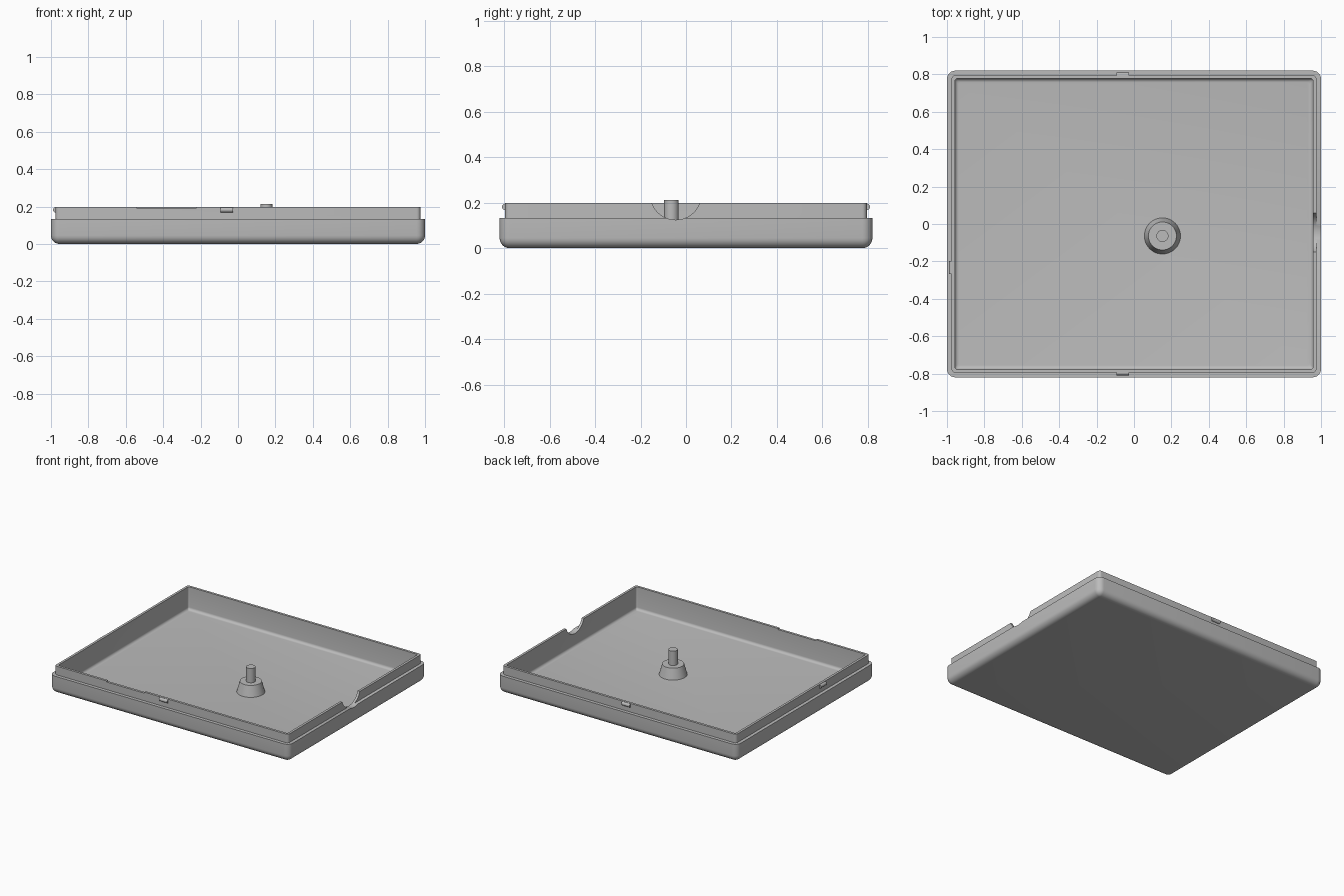
import bpy, bmesh, math
from mathutils import Matrix

cube = bpy.data.objects.get("Cube")
if cube:
    bpy.data.objects.remove(cube, do_unlink=True)

grey = bpy.data.materials.new("plain_grey")
grey.use_nodes = True
colour = (0.5, 0.5, 0.5, 1)
grey.diffuse_color = colour
grey.node_tree.nodes["Principled BSDF"].inputs["Base Color"].default_value = colour

HALF_X, HALF_Y = 1.0, 0.82
LIP, INNER = 0.025, 0.043          # insets of the lip and of the inner wall
LEDGE, RIM, FLOOR = 0.133, 0.198, 0.025


def finish(name, bm, smooth=True):
    bmesh.ops.remove_doubles(bm, verts=bm.verts, dist=1e-5)
    bmesh.ops.recalc_face_normals(bm, faces=bm.faces)
    mesh = bpy.data.meshes.new(name)
    bm.to_mesh(mesh)
    bm.free()
    mesh.materials.append(grey)
    obj = bpy.data.objects.new(name, mesh)
    bpy.context.collection.objects.link(obj)
    if smooth:
        smooth_shade(obj)
    return obj


def smooth_shade(obj):
    bpy.ops.object.select_all(action='DESELECT')
    obj.select_set(True)
    bpy.context.view_layer.objects.active = obj
    bpy.ops.object.shade_smooth_by_angle(angle=math.radians(30))


def rounded_ring(bm, inset, z, radius, steps=6):
    """Rounded rectangle of vertices, counter-clockwise."""
    ring = []
    for corner, (sx, sy) in enumerate([(1, 1), (-1, 1), (-1, -1), (1, -1)]):
        cx = sx * (HALF_X - inset - radius)
        cy = sy * (HALF_Y - inset - radius)
        for i in range(steps + 1):
            a = (corner + i / steps) * math.pi / 2
            ring.append(bm.verts.new((cx + radius * math.cos(a), cy + radius * math.sin(a), z)))
    return ring


def loft(bm, rings):
    for low, high in zip(rings, rings[1:]):
        n = len(low)
        for i in range(n):
            j = (i + 1) % n
            bm.faces.new((low[i], low[j], high[j], high[i]))


def cylinder(name, r1, r2, depth, matrix, segments=48, smooth=True):
    bm = bmesh.new()
    bmesh.ops.create_cone(bm, cap_ends=True, segments=segments, radius1=r1,
                          radius2=r2, depth=depth, matrix=matrix)
    return finish(name, bm, smooth)


def box(name, size, centre):
    bm = bmesh.new()
    bmesh.ops.create_cube(bm, size=1, matrix=Matrix.Translation(centre) @ Matrix.Diagonal((*size, 1)))
    return finish(name, bm, False)


# Tray: rounded bottom, stepped lip, hollow inside with a floor fillet
FILLET, COVE = 0.045, 0.02
profile = []
for i in range(7):
    a = i / 6 * math.pi / 2
    inset = FILLET * (1 - math.sin(a))
    profile.append((inset, FILLET * (1 - math.cos(a)), max(FILLET - inset, 0.003)))
profile += [(0, LEDGE, FILLET), (LIP, LEDGE, 0.02), (LIP, RIM, 0.02), (INNER, RIM, 0.012)]
for i in range(6):
    a = i / 5 * math.pi / 2
    profile.append((INNER + COVE * (1 - math.cos(a)), FLOOR + COVE * (1 - math.sin(a)), 0.012))
bm = bmesh.new()
rings = [rounded_ring(bm, *p) for p in profile]
loft(bm, rings)
bm.faces.new(rings[0])
bm.faces.new(rings[-1])
tray = finish("tray", bm, False)

# Cable notch in the left wall and shallow recess in the front rim
ALONG_X = Matrix.Rotation(math.pi / 2, 4, 'Y')
notch = cylinder("notch_cutter", 0.112, 0.112, 0.2,
                 Matrix.Translation((1.0, -0.045, 0.237)) @ ALONG_X, 64, False)
recess = box("recess_cutter", (0.315, 0.1, 0.04), (-0.382, -0.79, RIM + 0.012))
for cutter in (notch, recess):
    cutter.hide_render = True
    mod = tray.modifiers.new("cut", 'BOOLEAN')
    mod.operation = 'DIFFERENCE'
    mod.solver = 'EXACT'
    mod.object = cutter
    bpy.context.view_layer.objects.active = tray
    bpy.ops.object.modifier_apply(modifier=mod.name)
    bpy.data.objects.remove(cutter, do_unlink=True)
smooth_shade(tray)

# Rounded snap bumps on the lip
BUMP_Z = 0.182
for name, x, y in (("front_snap", -0.06, -HALF_Y + LIP), ("back_snap", -0.06, HALF_Y - LIP)):
    cylinder(name, 0.014, 0.014, 0.068, Matrix.Translation((x, y, BUMP_Z)) @ ALONG_X, 16)
cylinder("side_snap", 0.014, 0.014, 0.068,
         Matrix.Translation((-HALF_X + LIP, -0.232, BUMP_Z)) @ Matrix.Rotation(math.pi / 2, 4, 'X'), 16)

# Central post: tapered base and locating pin
POST_X, POST_Y = 0.152, -0.064
CONE_TOP, PIN_TOP = 0.105, 0.213
bottom = FLOOR - 0.005
cylinder("post_base", 0.098, 0.075, CONE_TOP - bottom,
         Matrix.Translation((POST_X, POST_Y, (CONE_TOP + bottom) / 2)))
cylinder("post_pin", 0.032, 0.032, PIN_TOP - CONE_TOP + 0.01,
         Matrix.Translation((POST_X, POST_Y, (PIN_TOP + CONE_TOP - 0.01) / 2)), 32)
